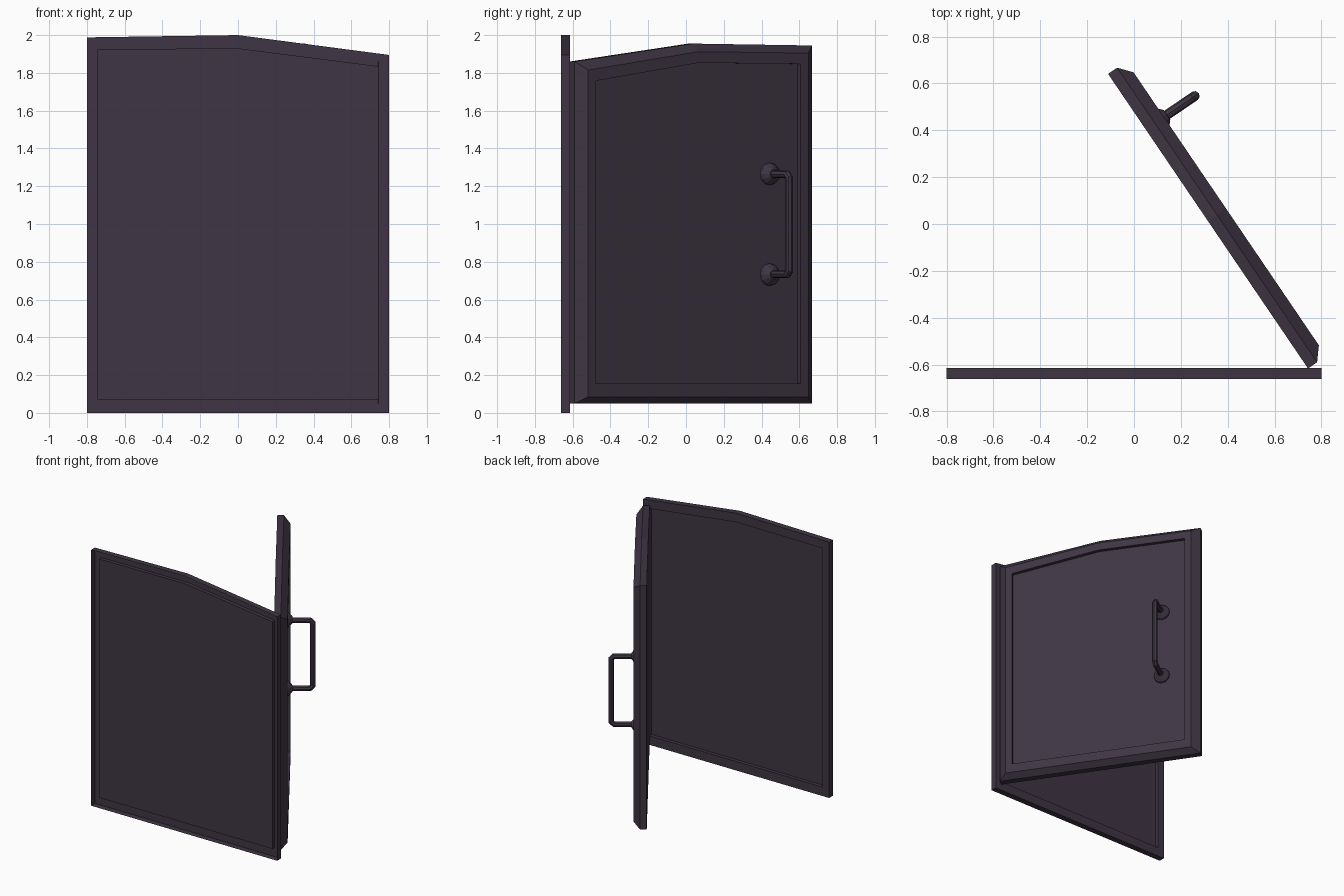
import bpy, bmesh, math
from mathutils import Matrix, Vector

if "Cube" in bpy.data.objects:
    bpy.data.objects.remove(bpy.data.objects["Cube"])

mat = bpy.data.materials.new("dark_plum_metal")
mat.diffuse_color = (0.049, 0.036, 0.056, 1)
mat.use_nodes = True
mat.node_tree.nodes["Principled BSDF"].inputs["Base Color"].default_value = mat.diffuse_color

# local door space: x toward hinge, y outward from the door's front, z up
ANG = math.atan2(-0.8274, 0.5617)
DOOR = Matrix.Translation((0.316, 0.012, 0)) @ Matrix.Rotation(ANG, 4, 'Z')


def outline(w, z0, zl, zm, zr, y):
    """Five-sided panel outline with a peaked top."""
    return [(-w, y, z0), (w, y, z0), (w, y, zr), (0, y, zm), (-w, y, zl)]


def make(name, rings, cap_start, cap_end, matrix=Matrix()):
    """Skin a stack of closed rings into one object."""
    bm = bmesh.new()
    loops = [[bm.verts.new(matrix @ Vector(p)) for p in r] for r in rings]
    n = len(loops[0])
    for a, b in zip(loops, loops[1:]):
        for i in range(n):
            j = (i + 1) % n
            bm.faces.new((a[i], a[j], b[j], b[i]))
    if cap_start:
        bm.faces.new(loops[0][::-1])
    if cap_end:
        bm.faces.new(loops[-1])
    # rings run counter-clockwise seen from -y, so outward needs a flip
    bmesh.ops.reverse_faces(bm, faces=bm.faces[:])
    if cap_start and cap_end:
        bmesh.ops.recalc_face_normals(bm, faces=bm.faces[:])
    me = bpy.data.meshes.new(name)
    bm.to_mesh(me)
    bm.free()
    me.materials.append(mat)
    ob = bpy.data.objects.new(name, me)
    bpy.context.collection.objects.link(ob)
    return ob


# door frame: shell open at the front, with a panel recessed from the back
make("door_frame", [
    outline(0.80, 0.0, 1.988, 2.0, 1.895, -0.662),
    outline(0.80, 0.0, 1.988, 2.0, 1.895, -0.615),
    outline(0.745, 0.07, 1.925, 1.93, 1.835, -0.615),
    outline(0.745, 0.07, 1.925, 1.93, 1.835, -0.642),
], False, True)

# open door leaf: flat front, bevelled rim, recessed back panel
make("door_leaf", [
    outline(0.76, 0.05, 1.945, 1.955, 1.86, 0.0),
    outline(0.76, 0.05, 1.945, 1.955, 1.86, 0.047),
    outline(0.704, 0.085, 1.905, 1.912, 1.815, 0.094),
    outline(0.655, 0.155, 1.848, 1.853, 1.758, 0.094),
    outline(0.655, 0.155, 1.848, 1.853, 1.758, 0.067),
], True, True, DOOR)


def circle(cx, y, cz, r, n=12):
    return [(cx + r * math.cos(2 * math.pi * i / n), y,
             cz + r * math.sin(2 * math.pi * i / n)) for i in range(n)]


# handle mounts
HX = -0.474
for label, z in (("upper", 1.265), ("lower", 0.732)):
    make("handle_mount_" + label, [
        circle(HX, 0.066, z, 0.060),
        circle(HX, 0.082, z, 0.056),
        circle(HX, 0.110, z, 0.025),
    ], True, True, DOOR)

# handle bar: swept bracket with cut corners
cu = bpy.data.curves.new("handle_curve", 'CURVE')
cu.dimensions = '3D'
cu.bevel_depth = 0.021
cu.bevel_resolution = 2
cu.use_fill_caps = True
path = [(0.07, 1.263), (0.235, 1.263), (0.255, 1.243),
        (0.255, 0.754), (0.235, 0.734), (0.07, 0.734)]
sp = cu.splines.new('POLY')
sp.points.add(len(path) - 1)
for p, (y, z) in zip(sp.points, path):
    p.co = (*(DOOR @ Vector((HX, y, z))), 1)
sp.use_smooth = False
cu.materials.append(mat)
bar = bpy.data.objects.new("handle_bar", cu)
bpy.context.collection.objects.link(bar)
